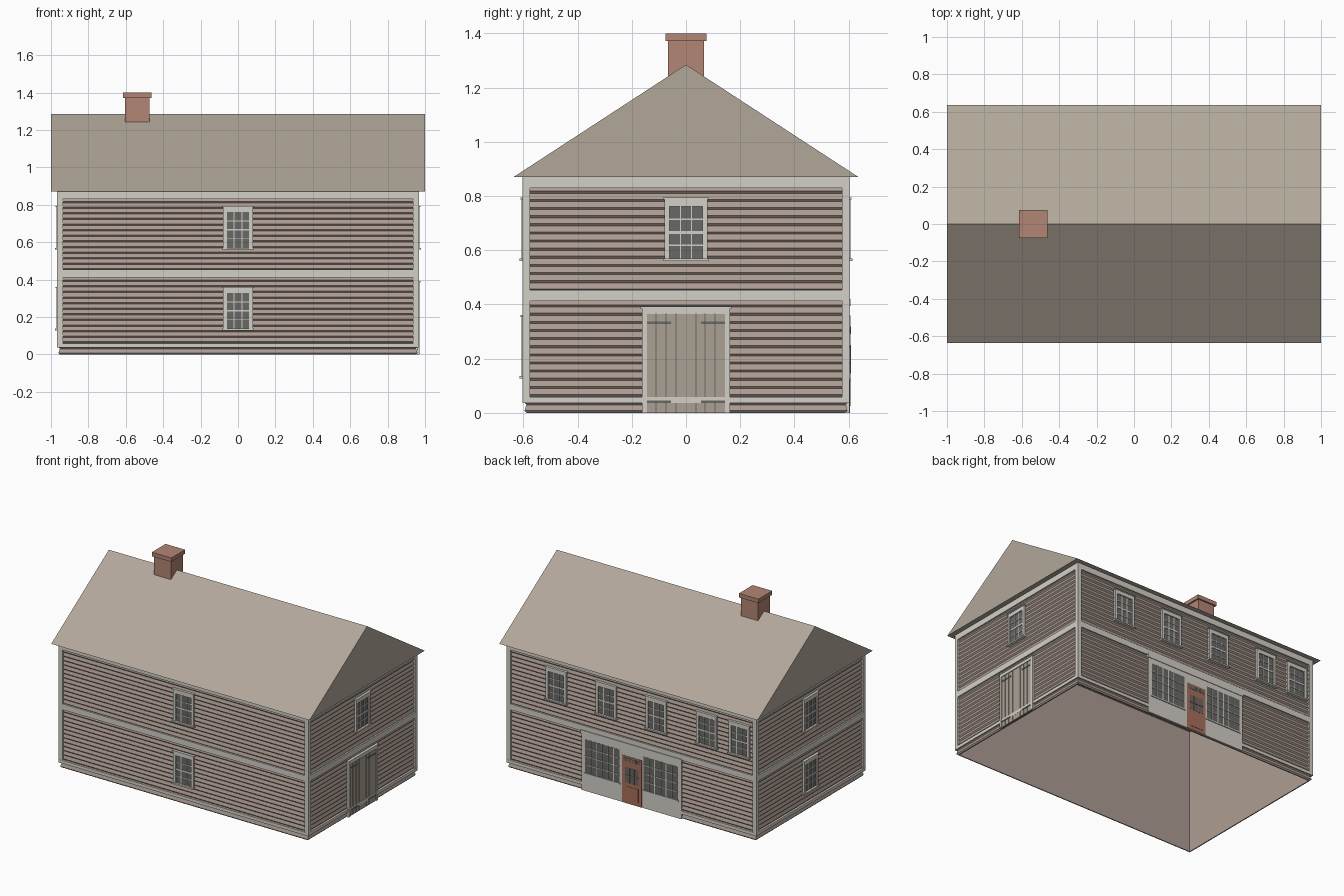
import bpy, bmesh
from mathutils import Matrix, Vector
from math import radians

cube = bpy.data.objects.get("Cube")
if cube:
    bpy.data.objects.remove(cube, do_unlink=True)


def material(name, rgb):
    lin = [((c / 255 + 0.055) / 1.055) ** 2.4 for c in rgb] + [1]
    m = bpy.data.materials.new(name)
    m.diffuse_color = lin
    m.use_nodes = True
    bsdf = m.node_tree.nodes["Principled BSDF"]
    bsdf.inputs["Base Color"].default_value = lin
    bsdf.inputs["Roughness"].default_value = 0.9
    return m


SIDING = material("clapboard_brown", (173, 157, 147))
ROOF = material("roof_taupe", (178, 167, 154))
TRIM = material("trim_pale_grey", (212, 208, 200))
GLASS = material("dark_glass", (104, 106, 103))
BRICK = material("chimney_brick", (178, 134, 117))
PLANK = material("barn_door_wood", (171, 161, 148))
RED = material("shop_door_red", (168, 112, 91))

HX, HY, EAVE, RIDGE = 0.96, 0.596, 0.87, 1.285


def finish(bm, name, mats):
    bmesh.ops.recalc_face_normals(bm, faces=bm.faces)
    me = bpy.data.meshes.new(name)
    bm.to_mesh(me)
    bm.free()
    for m in mats:
        me.materials.append(m)
    return me


def place(me, name, matrix=Matrix()):
    ob = bpy.data.objects.new(name, me)
    bpy.context.collection.objects.link(ob)
    ob.matrix_world = matrix
    return ob


def box(bm, x0, x1, y0, y1, z0, z1, mat=0):
    size = Matrix.Diagonal((x1 - x0, y1 - y0, z1 - z0, 1))
    mid = Matrix.Translation(((x0 + x1) / 2, (y0 + y1) / 2, (z0 + z1) / 2))
    verts = bmesh.ops.create_cube(bm, size=1, matrix=mid @ size)["verts"]
    for f in {f for v in verts for f in v.link_faces}:
        f.material_index = mat


def ring(name, profile, mat):
    """Sweep a closed (outward, z) profile round the rectangular plan."""
    bm = bmesh.new()
    loops = [[bm.verts.new((sx * (HX + o), sy * (HY + o), z))
              for sx, sy in ((-1, -1), (1, -1), (1, 1), (-1, 1))]
             for o, z in profile]
    for a, b in zip(loops, loops[1:] + loops[:1]):
        for i in range(4):
            j = (i + 1) % 4
            bm.faces.new((a[i], a[j], b[j], b[i]))
    place(finish(bm, name, [mat]), name)


# Clapboard walls: overlapping boards outside, flat lining inside
BOARDS = 29
step = EAVE / BOARDS
profile = [(-0.014, 0)]
for i in range(BOARDS):
    profile += [(-0.007, i * step), (0, i * step + 0.008)]
profile += [(-0.007, EAVE), (-0.014, EAVE)]
ring("clapboard_walls", profile, SIDING)

# Horizontal trim bands
for name, z0, z1, out in (("water_table", 0.036, 0.058, 0.007),
                          ("middle_band", 0.412, 0.453, 0.006),
                          ("frieze_board", 0.83, EAVE, 0.006)):
    ring(name, [(-0.01, z0), (out, z0), (out, z1), (-0.01, z1)], TRIM)

# Corner boards, two thin plates on each corner
bm = bmesh.new()
for sx in (-1, 1):
    for sy in (-1, 1):
        x, y = sx * HX, sy * HY
        xs = sorted((x + sx * 0.0065, x - sx * 0.024))
        ys = sorted((y + sy * 0.0065, y - sy * 0.010))
        box(bm, *xs, *ys, 0.036, EAVE)
        xs = sorted((x + sx * 0.0065, x - sx * 0.010))
        ys = sorted((y - sy * 0.010, y - sy * 0.021))
        box(bm, *xs, *ys, 0.036, EAVE)
place(finish(bm, "corner_boards", [TRIM]), "corner_boards")

# Gable roof as a solid prism
bm = bmesh.new()
ends = [[bm.verts.new((x, y, z)) for y, z in
         ((-0.637, EAVE), (0.637, EAVE), (0, RIDGE))] for x in (-1, 1)]
for e in ends:
    bm.faces.new(e)
for i in range(3):
    j = (i + 1) % 3
    bm.faces.new((ends[0][i], ends[0][j], ends[1][j], ends[1][i]))
place(finish(bm, "gable_roof", [ROOF]), "gable_roof")

# Chimney with cap
bm = bmesh.new()
box(bm, -0.604, -0.473, -0.066, 0.066, 1.2, 1.375)
box(bm, -0.614, -0.463, -0.076, 0.076, 1.372, 1.4)
place(finish(bm, "chimney", [BRICK]), "chimney")


def glazing(bm, x0, x1, z0, z1, cols, rows, back, bar=0.005, mid=None):
    """Dark pane with a grid of bars; -y is outward."""
    box(bm, x0, x1, 0.004, back, z0, z1, 1)
    front = back - 0.003
    for i in range(1, cols):
        x = x0 + (x1 - x0) * i / cols
        box(bm, x - bar / 2, x + bar / 2, back + 0.001, front, z0, z1)
    for i in range(1, rows):
        z = z0 + (z1 - z0) * i / rows
        t = bar if i == mid else bar / 2
        box(bm, x0, x1, back + 0.001, front - 0.0005, z - t, z + t)


def on_wall(side, u, z):
    """Matrix for a part whose -y faces out of the named wall."""
    angle, dist = {"front": (0, HY), "right": (90, HX),
                   "back": (180, HY), "left": (-90, HX)}[side]
    return (Matrix.Rotation(radians(angle), 4, "Z")
            @ Matrix.Translation(Vector((u, -dist, z))))


# Sash window, shared by every opening
bm = bmesh.new()
glazing(bm, -0.061, 0.061, 0.01, 0.202, 3, 4, -0.003, mid=2)
for s in (-1, 1):
    box(bm, *sorted((s * 0.060, s * 0.079)), 0.004, -0.011, 0.006, 0.23)
box(bm, -0.061, 0.061, 0.004, -0.011, 0.201, 0.23)
box(bm, -0.085, 0.085, 0.004, -0.015, 0.227, 0.234)
box(bm, -0.085, 0.085, 0.004, -0.018, 0, 0.01)
window = finish(bm, "sash_window", [TRIM, GLASS])

LOW, HIGH = 0.127, 0.56
spots = [("front", 0, LOW), ("front", 0, HIGH), ("left", 0, LOW),
         ("left", 0, HIGH), ("right", 0, HIGH)]
spots += [("back", u, HIGH) for u in (-0.583, -0.197, 0.19, 0.58, 0.833)]
for side, u, z in spots:
    place(window, side + "_window", on_wall(side, u, z))

# Double barn door: planks over a dark backing, strap hinges
bm = bmesh.new()
box(bm, -0.145, 0.145, 0.004, -0.002, 0, 0.366, 1)
gaps = [-0.145, -0.11, -0.074, -0.037, 0.037, 0.070, 0.107, 0.145]
for a, b in zip(gaps, gaps[1:]):
    box(bm, a + 0.002, b - 0.002, 0, -0.006, 0, 0.364, 2)
for s in (-1, 1):
    box(bm, *sorted((s * 0.143, s * 0.162)), 0.004, -0.011, 0, 0.387)
    for z in (0.036, 0.328):
        box(bm, *sorted((s * 0.055, s * 0.143)), 0, -0.009, z, z + 0.009, 1)
box(bm, -0.144, 0.144, 0.004, -0.011, 0.364, 0.387)
box(bm, -0.167, 0.167, 0.004, -0.015, 0.385, 0.393)
place(finish(bm, "barn_door", [TRIM, GLASS, PLANK]), "barn_door",
      on_wall("right", 0, 0))

# Shop front with two display windows
bm = bmesh.new()
box(bm, -0.386, 0.386, 0.004, -0.007, 0, 0.4)
box(bm, -0.392, 0.392, 0.004, -0.011, 0.395, 0.42)
for s in (-1, 1):
    x0, x1 = sorted((s * 0.092, s * 0.36))
    glazing(bm, x0, x1, 0.127, 0.36, 6, 4, -0.008)
    box(bm, x0 - 0.006, x1 + 0.006, 0, -0.013, 0.119, 0.127)
place(finish(bm, "shop_front", [TRIM, GLASS]), "shop_front",
      on_wall("back", 0, 0))

# Shop door with transom, glazed upper half and lower panel
bm = bmesh.new()
box(bm, -0.076, 0.076, 0.004, -0.009, 0, 0.33)
glazing(bm, -0.064, 0.064, 0.292, 0.318, 4, 1, -0.010)
glazing(bm, -0.052, 0.052, 0.145, 0.25, 3, 2, -0.010)
box(bm, -0.05, 0.05, 0, -0.011, 0.025, 0.12)
place(finish(bm, "shop_door", [RED, GLASS]), "shop_door",
      on_wall("back", 0.005, 0))
